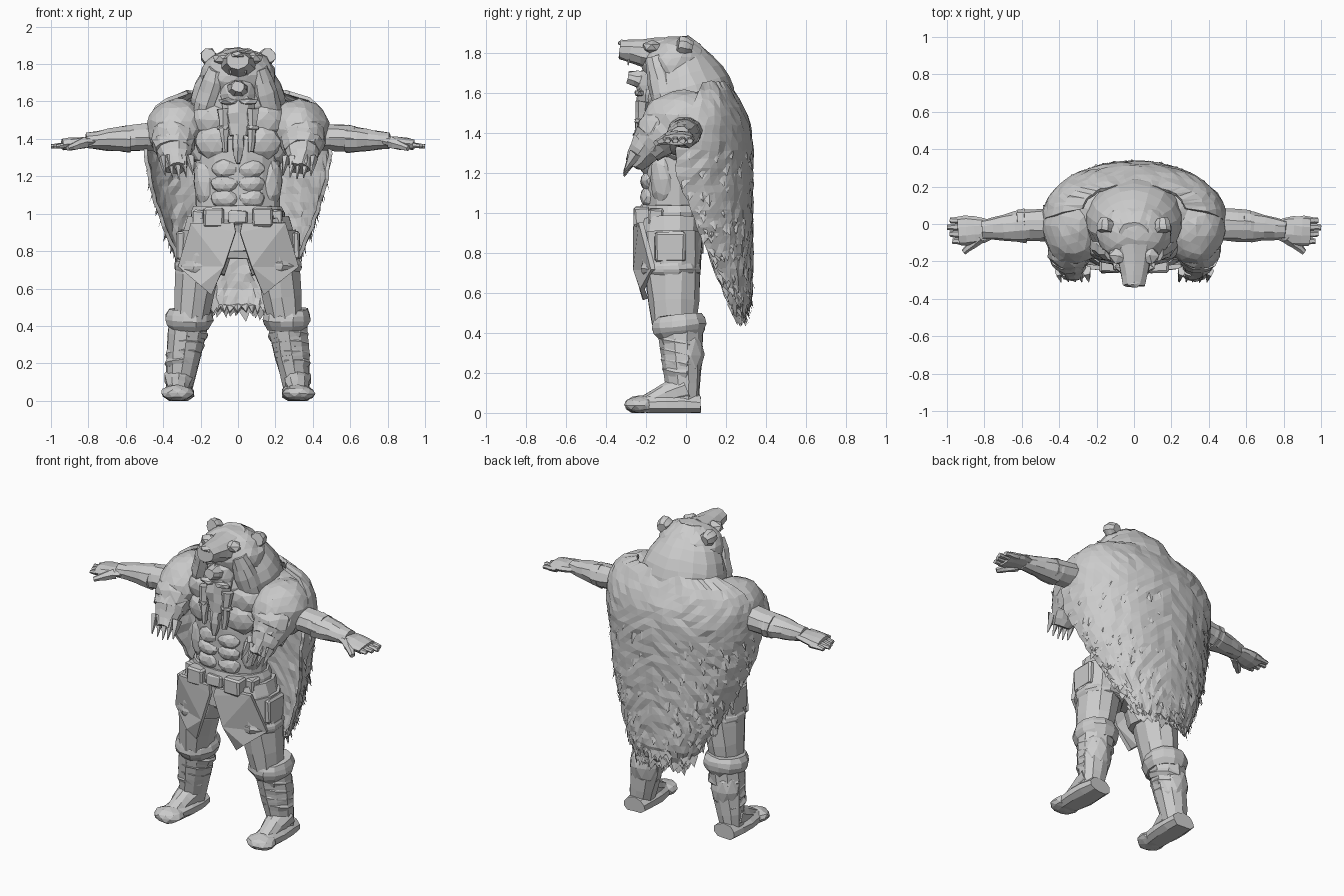
import bpy, bmesh, math, random
from mathutils import Vector

random.seed(4)
cube = bpy.data.objects.get("Cube")
if cube:
    bpy.data.objects.remove(cube, do_unlink=True)

grey = bpy.data.materials.new("plain grey")
grey.use_nodes = True
grey.diffuse_color = (.6, .6, .6, 1)
grey.node_tree.nodes["Principled BSDF"].inputs["Base Color"].default_value = grey.diffuse_color


def finish(name, bm, rough=.004, mirrored=False):
    """Roughen a mesh, keep it above the ground and link it."""
    for v in bm.verts:
        v.co += Vector(random.uniform(-rough, rough) for axis in range(3))
        v.co.z = max(v.co.z, 0)
        if mirrored:
            v.co.x = -v.co.x
    bmesh.ops.recalc_face_normals(bm, faces=bm.faces)
    mesh = bpy.data.meshes.new(name)
    bm.to_mesh(mesh)
    bm.free()
    mesh.materials.append(grey)
    ob = bpy.data.objects.new(name, mesh)
    bpy.context.collection.objects.link(ob)
    return ob


def limb(name, start, end, thick, thin, flat=1, bulge=0, sides=10, steps=4, rough=.004, mirrored=False):
    """Tapered tube between two points; flat scales its width, bulge swells its middle."""
    start, end = Vector(start), Vector(end)
    along = (end - start).normalized()
    reference = Vector((0, 0, 1)) if abs(along.y) > abs(along.z) + abs(along.x) else Vector((0, 1, 0))
    across = reference.cross(along).normalized()
    upward = along.cross(across)
    bm = bmesh.new()
    rings = []
    for step in range(steps + 1):
        t = step / steps
        radius = thick + (thin - thick) * t + bulge * math.sin(math.pi * t)
        ring = []
        for i in range(sides):
            angle = math.tau * (i + .5) / sides
            offset = across * math.cos(angle) * flat + upward * math.sin(angle)
            ring.append(bm.verts.new(start.lerp(end, t) + offset * radius))
        rings.append(ring)
    for low, high in zip(rings, rings[1:]):
        for i in range(sides):
            j = (i + 1) % sides
            bm.faces.new((low[i], low[j], high[j], high[i]))
    bm.faces.new(rings[0])
    bm.faces.new(rings[-1])
    return finish(name, bm, rough, mirrored)


def blob(name, centre, radii, detail=2, rough=.004, mirrored=False):
    bm = bmesh.new()
    bmesh.ops.create_icosphere(bm, subdivisions=detail, radius=1)
    for v in bm.verts:
        v.co = Vector(c + p * r for c, p, r in zip(centre, v.co, radii))
    return finish(name, bm, rough, mirrored)


def box(name, centre, size, mirrored=False):
    bm = bmesh.new()
    bmesh.ops.create_cube(bm, size=1)
    for v in bm.verts:
        v.co = Vector(c + p * s for c, p, s in zip(centre, v.co, size))
    bmesh.ops.bevel(bm, geom=bm.edges[:], offset=.01, segments=1, affect="EDGES")
    return finish(name, bm, mirrored=mirrored)


def flap(name, outline, mirrored=False):
    """Pointed cloth panel with a raised border, bent around the thigh."""
    bm = bmesh.new()
    panel = bm.faces.new([bm.verts.new((x, 0, z)) for x, z in outline])
    bmesh.ops.inset_region(bm, faces=[panel], thickness=.025)
    for v in bm.verts:
        recess = 0 if v.is_boundary else .01
        wrap = 4 * max(0, v.co.x - .17) ** 2
        v.co.y = recess + wrap + .3 * max(0, .72 - v.co.z) - .25
    bmesh.ops.triangulate(bm, faces=bm.faces[:])
    solid = finish(name, bm, mirrored=mirrored).modifiers.new("thickness", "SOLIDIFY")
    solid.thickness, solid.offset = .025, 0


def pair(maker, name, *shape, **options):
    for side in ("left", "right"):
        maker(f"{side}_{name}", *shape, mirrored=side == "right", **options)


# Torso with chest and belly muscles
limb("waist", (0, -.06, .8), (0, -.06, 1.4), .15, .155, flat=1.5, sides=16, steps=6)
blob("chest", (0, -.05, 1.4), (.3, .16, .22))
pair(blob, "chest_muscle", (.11, -.15, 1.38), (.125, .07, .1))
pair(blob, "collar_muscle", (.12, -.12, 1.5), (.14, .08, .1))
pair(blob, "flank", (.16, -.11, 1.17), (.08, .07, .15))
for row in range(3):
    pair(blob, f"belly_muscle_{row}", (.065, -.18, 1.08 + row * .08), (.08, .05, .055))

# Belt with buckles
limb("belt", (0, -.06, .94), (0, -.06, 1.04), .165, .165, flat=1.45, bulge=.01, sides=18, steps=3)
box("belt_clasp", (0, -.23, .98), (.1, .04, .07))
pair(box, "buckle", (.13, -.22, .98), (.11, .08, .1))
pair(box, "belt_pouch", (.21, -.15, .98), (.06, .08, .08))

# Breeches with hems and front flaps
limb("hips", (0, -.06, .76), (0, -.06, .96), .1, .16, flat=1.6, sides=14)
pair(limb, "breeches", (.14, -.07, .96), (.2, -.075, .7), .15, .145, flat=.92, bulge=.01, sides=12)
pair(limb, "breeches_hem", (.2, -.075, .69), (.2, -.075, .75), .14, .145, flat=.95, bulge=.01, sides=12)
pair(flap, "front_flap", [(.02, .95), (.01, .9), (.07, .72), (.14, .57), (.2, .62), (.32, .72), (.25, .95)])
pair(box, "hip_panel", (.31, -.08, .83), (.04, .15, .15))

# Legs and boots
pair(limb, "thigh", (.19, -.07, .9), (.25, -.06, .44), .145, .11, flat=.87, bulge=.01)
pair(limb, "shin", (.26, -.03, .45), (.32, -.01, .03), .115, .07, flat=.97, bulge=.005)
pair(blob, "calf", (.285, 0, .29), (.095, .09, .14))
pair(limb, "boot_cuff", (.26, -.03, .38), (.26, -.04, .49), .11, .12, flat=.95, bulge=.025, sides=12)
for wrap in range(4):
    height, x, radius = .35 - wrap * .05, .27 + wrap * .01, .1 - wrap * .006
    pair(limb, f"boot_wrap_{wrap}", (x, -.03, height - .025), (x, -.02, height + .025),
         radius, radius, bulge=.012, steps=2)
pair(limb, "foot", (.315, .07, .04), (.325, -.27, .04), .05, .035, flat=1.5, bulge=.015)
pair(blob, "toe_cap", (.325, -.23, .04), (.09, .08, .045))
pair(limb, "instep", (.315, 0, .12), (.32, -.2, .04), .08, .05)

# Arms and hands
pair(limb, "upper_arm", (.35, 0, 1.42), (.62, -.01, 1.4), .09, .085, flat=.85)
pair(limb, "forearm", (.58, -.01, 1.4), (.81, -.03, 1.39), .09, .05, flat=.85)
pair(limb, "palm", (.76, -.03, 1.39), (.94, -.04, 1.37), .05, .075, flat=.4, bulge=.015)
for finger in range(4):
    y, reach = .02 - finger * .037, 1 - .015 * abs(finger - 1)
    pair(limb, f"finger_{finger}", (.89, y, 1.37), (reach, y, 1.36), .025, .015, flat=.8, sides=6, rough=.002)
pair(limb, "thumb", (.82, -.07, 1.38), (.91, -.15, 1.35), .035, .015, sides=6, rough=.002)

# Fur mantle over the shoulders, with hanging forelegs and claws
blob("fur_mantle", (0, .06, 1.47), (.44, .24, .17), detail=3, rough=.006)
pair(blob, "fur_shoulder", (.325, -.01, 1.45), (.165, .21, .165), detail=3, rough=.006)
pair(limb, "fur_foreleg", (.35, -.05, 1.47), (.345, -.2, 1.33), .11, .095, bulge=.015, sides=12, rough=.007)
pair(blob, "fur_elbow", (.345, -.14, 1.4), (.12, .11, .13), rough=.006)
pair(limb, "fur_paw", (.345, -.16, 1.38), (.33, -.26, 1.24), .1, .05, flat=1.15, sides=12, rough=.007)
for claw in range(5):
    x = .255 + claw * .037
    pair(limb, f"claw_{claw}", (x, -.25, 1.3), (x - .015, -.31, 1.185 + .01 * abs(claw - 2)),
         .035, .003, flat=.7, sides=5, steps=2)

# Long fur cloak, wide at the shoulders and tapering to the hem
SHOULDER, TOP, HEM = 1.33, 1.65, .47


def cloak_point(height, angle):
    rise, drop = max(0, height - SHOULDER), max(0, SHOULDER - height)
    crown = (1 - (rise / .34) ** 3) ** (1 / 3)
    width = .49 * crown * (1 - .85 * drop ** 1.6)
    edge = .4 * max(0, 1.2 - height) + .4 * rise - .05
    back = .325 - 1.2 * rise ** 2 - .3 * max(0, .6 - height)
    curve = max(0, math.cos(angle)) ** .8
    return Vector((width * math.sin(angle), edge + (back - edge) * curve, height))


bm = bmesh.new()
rows, columns = 28, 26
grid = [[bm.verts.new(cloak_point(TOP + (HEM - TOP) * row / rows, math.pi * (column / columns - .5)))
         for column in range(columns + 1)] for row in range(rows + 1)]
for upper, lower in zip(grid, grid[1:]):
    for column in range(columns):
        bm.faces.new((upper[column], upper[column + 1], lower[column + 1], lower[column]))
for v in grid[-1][::2]:
    v.co.z += .03
bmesh.ops.triangulate(bm, faces=bm.faces[:])
solid = finish("fur_cloak", bm, rough=.006).modifiers.new("thickness", "SOLIDIFY")
solid.thickness, solid.offset = .02, 0

# Fur tufts over the back, with a ragged fringe along the hem and edges
bm = bmesh.new()
spots = [(random.uniform(.52, SHOULDER), random.uniform(-1.5, 1.5)) for tuft in range(260)]
spots += [(.49, -1.4 + .2 * tuft) for tuft in range(15)]
spots += [(.55 + .07 * tuft, edge) for tuft in range(10) for edge in (-1.5, 1.5)]
for height, angle in spots:
    size = random.uniform(.025, .042)
    root = cloak_point(height, angle)
    outward = Vector((root.x, root.y, 0)).normalized()
    across = Vector((-outward.y, outward.x, 0)) * size * .8
    lift = Vector((0, 0, size))
    tip = root - lift * 1.6 + outward * random.uniform(.008, .02) + across * random.uniform(-.6, .6)
    top, near, far, point = [bm.verts.new(p) for p in (root + lift, root - across, root + across, tip)]
    for corners in ((top, near, point), (top, point, far), (near, far, point), (top, far, near)):
        bm.faces.new(corners)
finish("fur_tufts", bm)

# Beast head hood: skull, muzzle, ears, brows and fangs
limb("hood_neck", (0, .06, 1.45), (0, -.06, 1.87), .2, .07, flat=1.2, bulge=.07, sides=18, steps=7, rough=.006)
blob("hood_skull", (0, -.05, 1.74), (.2, .17, .145), detail=3, rough=.005)
limb("muzzle", (0, -.12, 1.79), (0, -.33, 1.82), .09, .047, flat=1.25)
blob("nose", (0, -.32, 1.85), (.04, .02, .02), detail=1)
pair(limb, "ear", (.15, .03, 1.83), (.16, -.04, 1.845), .03, .04, bulge=.01, sides=8)
pair(blob, "brow", (.08, -.17, 1.83), (.06, .05, .035), detail=1)
pair(limb, "hood_cheek", (.18, -.1, 1.53), (.11, -.15, 1.77), .06, .05, bulge=.015, rough=.006)
pair(limb, "fang", (.04, -.28, 1.79), (.04, -.29, 1.74), .013, .002, sides=5, steps=1, rough=.001)

# Face under the hood, with beard and braids
blob("face", (0, -.16, 1.64), (.1, .09, .1))
limb("face_front", (0, -.14, 1.65), (0, -.29, 1.68), .07, .03, flat=1.2, sides=8)
limb("beard", (0, -.17, 1.64), (0, -.21, 1.42), .07, .04, flat=1.3, bulge=.01, rough=.008)
limb("middle_braid", (0, -.22, 1.43), (0, -.24, 1.27), .03, .014, bulge=.01, sides=6)
pair(blob, "moustache", (.05, -.23, 1.6), (.06, .03, .02), detail=1)
pair(limb, "braid", (.08, -.22, 1.56), (.07, -.24, 1.33), .035, .016, sides=6)
pair(blob, "braid_bead", (.08, -.23, 1.46), (.04, .03, .02), detail=1)
